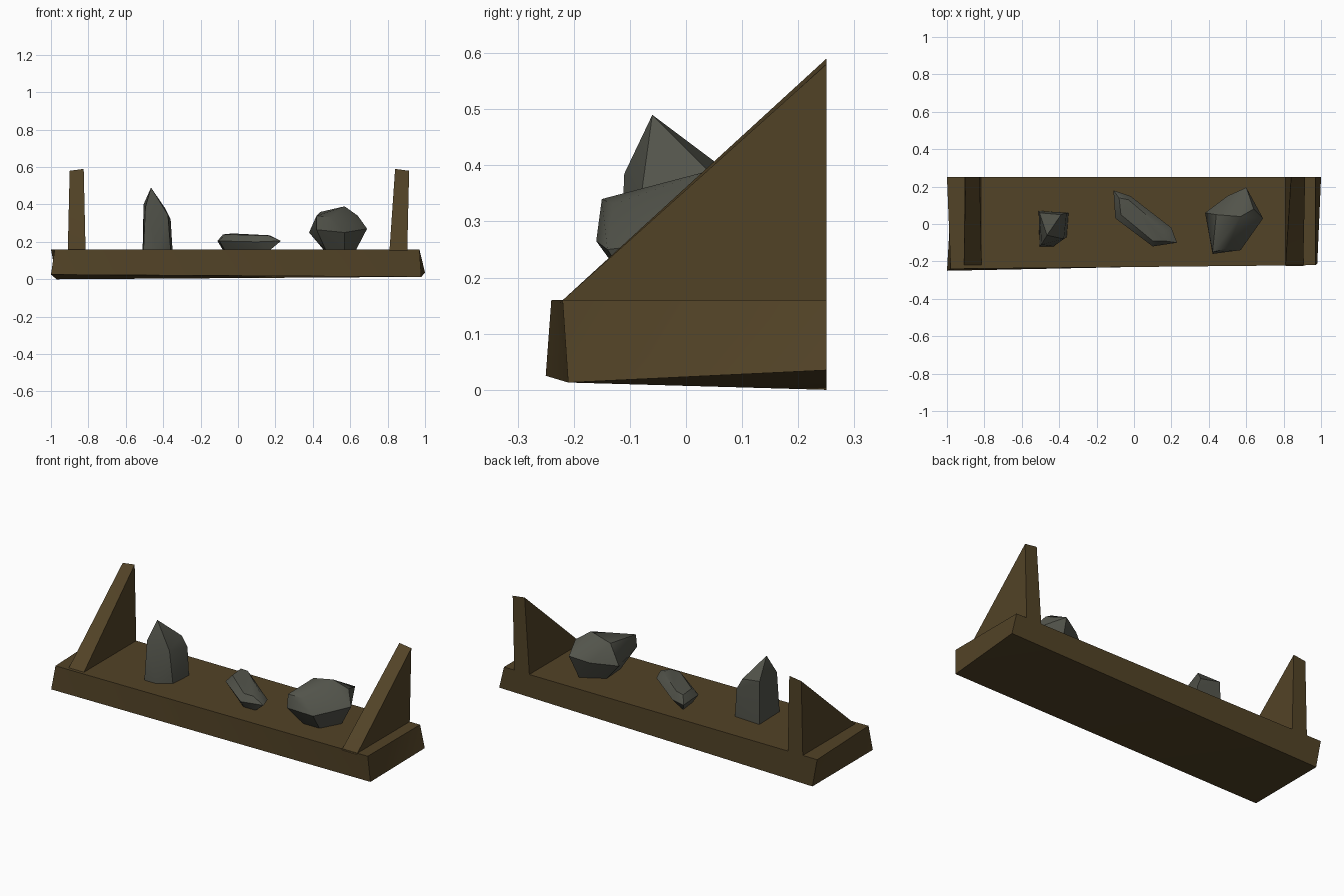
import bpy, bmesh

if "Cube" in bpy.data.objects:
    bpy.data.objects.remove(bpy.data.objects["Cube"])

def material(name, rgb):
    m = bpy.data.materials.new(name)
    m.diffuse_color = (*rgb, 1)
    m.use_nodes = True
    m.node_tree.nodes["Principled BSDF"].inputs["Base Color"].default_value = m.diffuse_color
    return m

WOOD = material("dark wood", (0.085, 0.056, 0.020))
STONE = material("grey stone", (0.085, 0.088, 0.070))

def finish(name, bm, mat, angle):
    bmesh.ops.recalc_face_normals(bm, faces=bm.faces[:])
    me = bpy.data.meshes.new(name)
    bm.to_mesh(me)
    bm.free()
    me.materials.append(mat)
    ob = bpy.data.objects.new(name, me)
    bpy.context.collection.objects.link(ob)
    bpy.ops.object.select_all(action='DESELECT')
    ob.select_set(True)
    bpy.context.view_layer.objects.active = ob
    bpy.ops.object.shade_smooth_by_angle(angle=angle)
    return ob

def loft(name, a, b, mat):
    """Solid between two matching end outlines."""
    bm = bmesh.new()
    va = [bm.verts.new(p) for p in a]
    vb = [bm.verts.new(p) for p in b]
    n = len(a)
    bm.faces.new(va)
    bm.faces.new(vb[::-1])
    for i in range(n):
        j = (i + 1) % n
        bm.faces.new((va[i], vb[i], vb[j], va[j]))
    # split the warped quads the way the hewn board is creased
    bmesh.ops.triangulate(bm, faces=bm.faces[:], quad_method='SHORT_EDGE')
    finish(name, bm, mat, 0.5)

def rock(name, points):
    """Chipped stone: convex hull of its corners."""
    bm = bmesh.new()
    for p in points:
        bm.verts.new(p)
    r = bmesh.ops.convex_hull(bm, input=bm.verts[:])
    loose = [v for v in bm.verts if not v.link_faces]
    bmesh.ops.delete(bm, geom=loose, context='VERTS')
    finish(name, bm, STONE, 0.6)

# Rough plank: back top, front top, front bottom, back bottom at each end
loft("shelf_plank",
     [(-1, .25, .16), (-.98, -.24, .16), (-1, -.25, .025), (-.97, .25, 0)],
     [(.97, .25, .16), (.97, -.22, .16), (.98, -.21, .013), (1, .25, .035)], WOOD)

# Triangular side brackets, slightly tapered and leaning
for name, (b0, b1, t0, t1, z0, z1) in {
        "left_bracket": (-.91, -.815, -.90, -.825, .58, .59),
        "right_bracket": (.81, .905, .84, .915, .59, .58)}.items():
    loft(name,
         [(b0, .25, .155), (b0, -.225, .155), (t0, .25, z0)],
         [(b1, .25, .155), (b1, -.225, .155), (t1, .25, z1)], WOOD)

# Tall pointed stone
rock("tall_stone", [
    (-.465, -.06, .49),
    (-.505, .06, .40), (-.495, -.11, .385), (-.375, -.08, .345), (-.39, .05, .38),
    (-.36, .06, .32), (-.51, .07, .155), (-.505, -.12, .155),
    (-.43, -.12, .155), (-.36, -.07, .155), (-.35, .06, .155)])

# Low flat stone
rock("flat_stone", [
    (-.11, .18, .205), (-.02, .15, .20), (.20, -.02, .20), (.23, -.10, .205),
    (.10, -.12, .20), (-.10, .03, .205),
    (-.08, .14, .24), (-.03, .13, .245), (.17, -.04, .235), (.16, -.09, .235),
    (.10, -.09, .235), (-.07, .05, .24),
    (-.08, .14, .155), (.16, -.03, .155), (.17, -.09, .155), (.10, -.09, .155),
    (-.07, .05, .155)])

# Chunky stone
rock("chunky_stone", [
    (.57, .04, .39), (.44, .05, .36), (.42, -.15, .34), (.50, -.13, .33),
    (.38, .06, .25), (.40, -.02, .25), (.42, -.16, .265), (.57, -.14, .25),
    (.69, .03, .27), (.64, .08, .34), (.60, .195, .30), (.50, .15, .27),
    (.47, -.08, .155), (.57, -.08, .155), (.63, .03, .155), (.58, .13, .155),
    (.46, .06, .155)])
